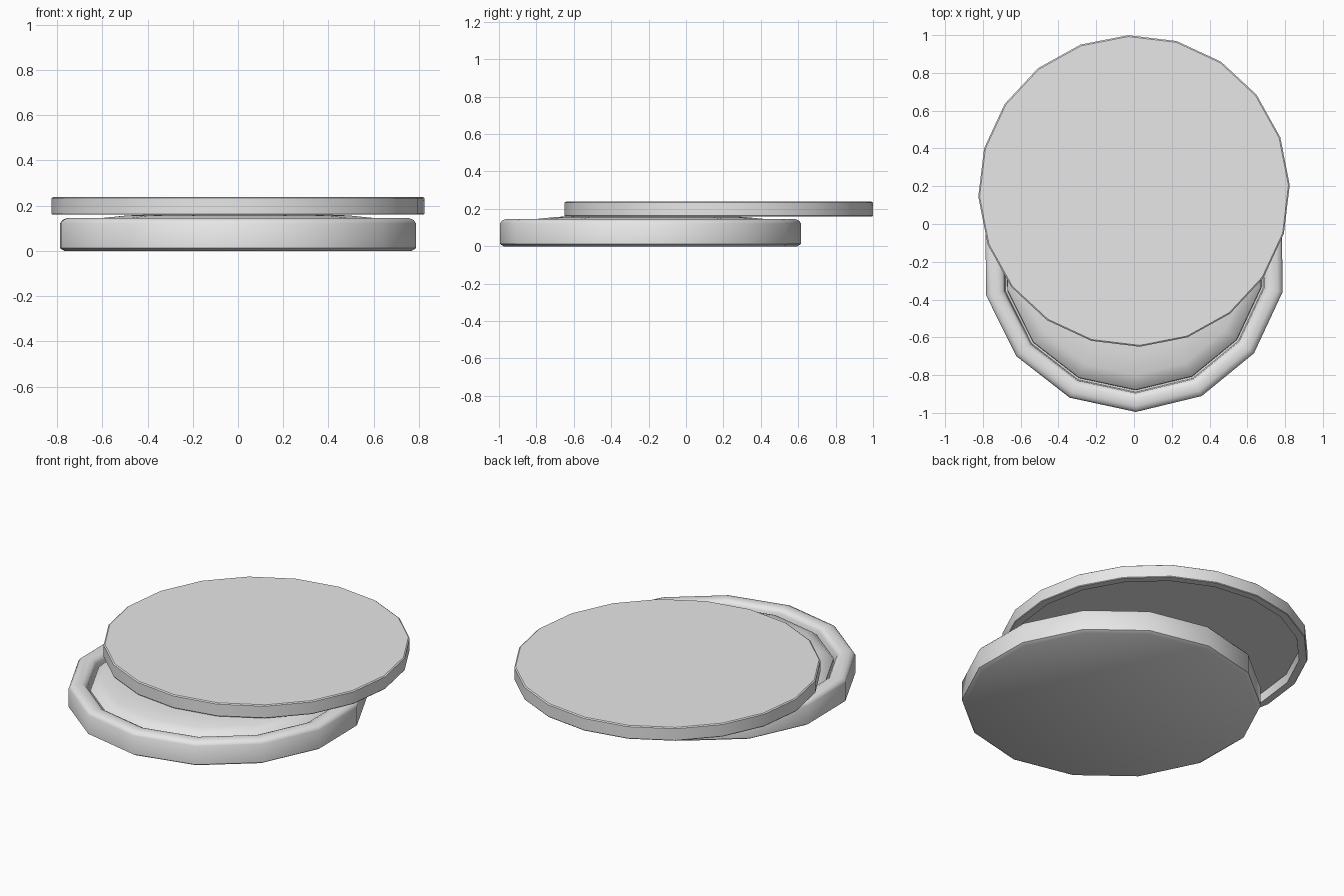
import bpy, bmesh, math

cube = bpy.data.objects.get("Cube")
if cube:
    bpy.data.objects.remove(cube, do_unlink=True)

grey = bpy.data.materials.new("light_grey")
grey.use_nodes = True
grey.diffuse_color = (0.8, 0.8, 0.8, 1)
grey.node_tree.nodes["Principled BSDF"].inputs["Base Color"].default_value = (0.8, 0.8, 0.8, 1)


def lathe(name, profile, sides, start, y, smooth=30):
    """Spin (radius, height) points around z; radius 0 closes to a point."""
    bm = bmesh.new()
    rings = []
    for r, z in profile:
        count = sides if r > 0 else 1
        angles = [start + math.tau * i / sides for i in range(count)]
        rings.append([bm.verts.new((r * math.cos(a), r * math.sin(a), z)) for a in angles])
    for low, high in zip(rings, rings[1:]):
        for i in range(sides):
            j = (i + 1) % sides
            corners = [low[i % len(low)], low[j % len(low)], high[j % len(high)], high[i % len(high)]]
            bm.faces.new(list(dict.fromkeys(corners)))
    # Cap open ends with flat polygons
    for ring in (rings[0], rings[-1]):
        if len(ring) > 1:
            bm.faces.new(ring)
    bmesh.ops.recalc_face_normals(bm, faces=bm.faces)
    mesh = bpy.data.meshes.new(name)
    bm.to_mesh(mesh)
    bm.free()
    mesh.materials.append(grey)
    obj = bpy.data.objects.new(name, mesh)
    obj.location.y = y
    bpy.context.collection.objects.link(obj)
    bpy.ops.object.select_all(action="DESELECT")
    obj.select_set(True)
    bpy.context.view_layer.objects.active = obj
    bpy.ops.object.shade_smooth_by_angle(angle=math.radians(smooth))
    return obj


TRAY_Y, LID_Y = -0.19, 0.175
TRAY_START = math.radians(-89.3)

# Shallow tray with a rounded rim
lathe("tray", [(0.785, 0), (0.805, 0.012), (0.805, 0.122), (0.795, 0.136), (0.775, 0.145),
               (0.735, 0.145), (0.715, 0.136), (0.705, 0.122), (0.7, 0.06)],
      14, TRAY_START, TRAY_Y, 40)

# Domed filling inside the tray
lathe("filling", [(0.69, 0.062), (0.688, 0.105), (0.66, 0.13), (0.61, 0.146), (0.5, 0.157),
                  (0.3, 0.165), (0, 0.17)],
      14, TRAY_START, TRAY_Y, 40)

# Lid slid back, hollow underneath
lathe("lid", [(0.775, 0.21), (0.78, 0.16), (0.822, 0.16), (0.825, 0.164),
              (0.825, 0.233), (0.818, 0.238)],
      20, math.radians(92.1), LID_Y)
